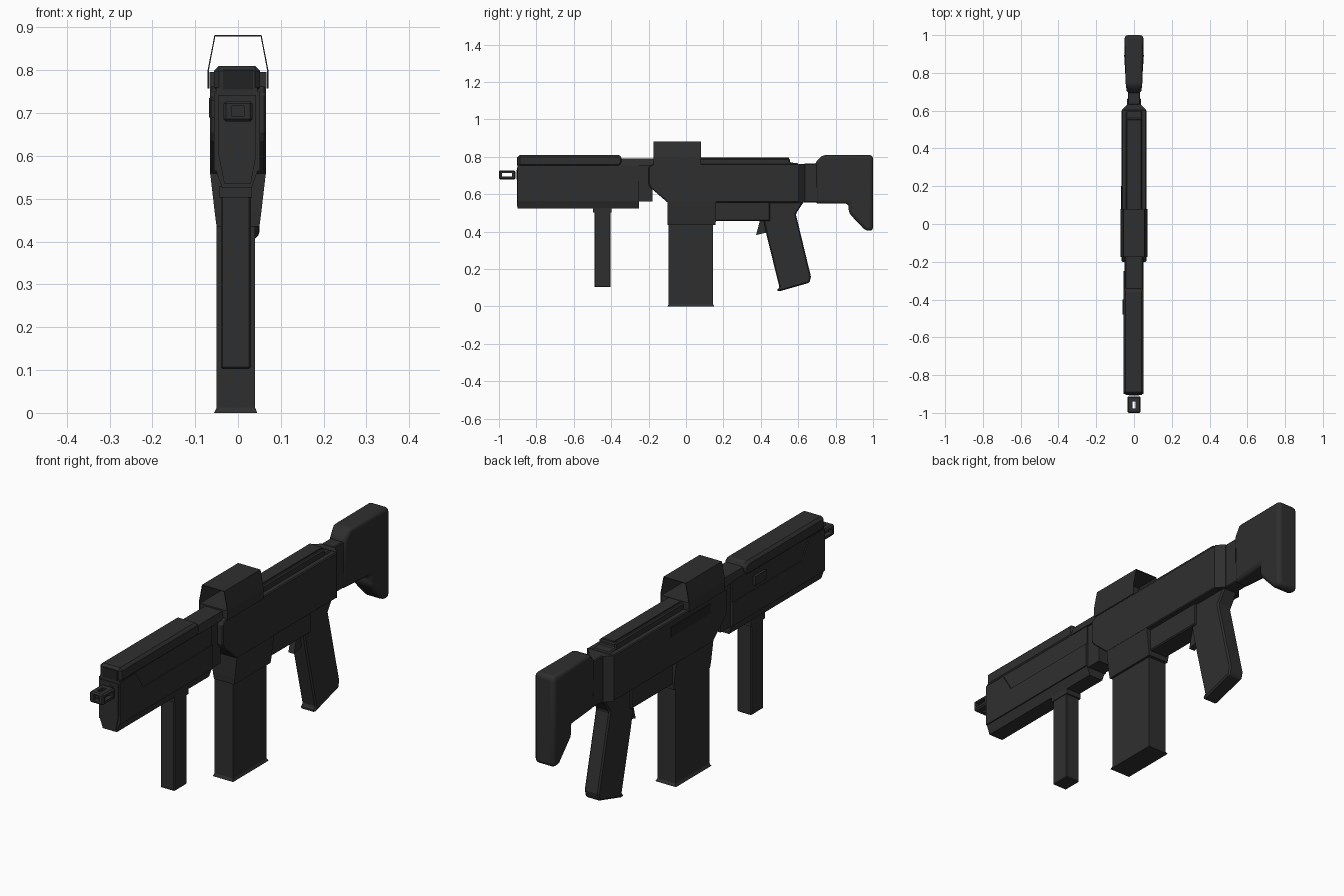
import bpy, bmesh, math

if "Cube" in bpy.data.objects:
    bpy.data.objects.remove(bpy.data.objects["Cube"])

def material(name, v):
    m = bpy.data.materials.new(name)
    m.diffuse_color = (v, v, v, 1)
    m.use_nodes = True
    m.node_tree.nodes["Principled BSDF"].inputs["Base Color"].default_value = m.diffuse_color
    return m

BLACK = material("matte black", 0.028)
DARK = material("deep black", 0.016)

def loft(name, rings, mat=BLACK, bevel=0, segments=1):
    """Skin matching rings of points and cap both ends."""
    bm = bmesh.new()
    rows = [[bm.verts.new(p) for p in r] for r in rings]
    n = len(rows[0])
    for a, b in zip(rows, rows[1:]):
        for i in range(n):
            j = (i + 1) % n
            bm.faces.new((a[i], a[j], b[j], b[i]))
    bm.faces.new(rows[0][::-1])
    bm.faces.new(rows[-1])
    bmesh.ops.recalc_face_normals(bm, faces=bm.faces)
    me = bpy.data.meshes.new(name)
    bm.to_mesh(me)
    bm.free()
    me.materials.append(mat)
    ob = bpy.data.objects.new(name, me)
    bpy.context.collection.objects.link(ob)
    if bevel:
        mod = ob.modifiers.new("bevel", 'BEVEL')
        mod.width, mod.segments = bevel, segments
        mod.limit_method = 'ANGLE'
        mod.angle_limit = math.radians(40)
    return ob

def side(name, yz, x0, x1, **kw):
    """Side profile extruded across x."""
    return loft(name, [[(x, y, z) for y, z in yz] for x in (x0, x1)], **kw)

def section(name, xz, y0, y1, **kw):
    """Front profile extruded along y."""
    return loft(name, [[(x, y, z) for x, z in xz] for y in (y0, y1)], **kw)

def box(name, x0, x1, y0, y1, z0, z1, **kw):
    return side(name, [(y0, z0), (y1, z0), (y1, z1), (y0, z1)], x0, x1, **kw)

def rect(x0, x1, y0, y1, z):
    return [(x0, y0, z), (x1, y0, z), (x1, y1, z), (x0, y1, z)]

# Handguard core with tapered underside
section("handguard", [(-.037, .525), (.032, .525), (.046, .565), (.046, .76),
                      (-.051, .76), (-.051, .565)], -.9, -.25)
section("handguard_link", [(-.045, .56), (.04, .56), (.04, .765), (-.045, .765)], -.26, -.18)
# Raised side panels
panel = [(-.9, .565), (-.25, .565), (-.25, .67), (-.74, .67), (-.79, .75), (-.9, .75)]
side("handguard_panel_right", panel, .045, .051)
side("handguard_panel_left", panel, -.056, -.05)
# Upper cover, sloping down at the rear
side("handguard_cover", [(-.9, .748), (-.355, .748), (-.34, .765), (-.34, .797),
                         (-.36, .81), (-.9, .81)], -.056, .051, bevel=.012)
# Front face details
box("cover_front_inset", -.035, .035, -.903, -.895, .755, .8, mat=DARK)
section("front_plate", [(-.032, .535), (.03, .535), (.042, .6), (.042, .742),
                        (-.045, .742), (-.045, .6)], -.904, -.895)
section("barrel_socket", [(.026 * math.cos(a * math.pi / 6), .705 + .026 * math.sin(a * math.pi / 6))
                          for a in range(12)], -.907, -.9)
box("side_button", -.062, -.05, -.48, -.4, .69, .73)

# Vented muzzle tip
muzzle = box("muzzle", -.034, .034, -1, -.912, .68, .728, bevel=.006)
for name, dims in (("side_vent_cutter", (-.1, .1, -.985, -.93, .696, .714)),
                   ("top_vent_cutter", (-.009, .009, -.978, -.94, .6, .8)),
                   ("bore_cutter", (-.014, .014, -1.1, -.93, .692, .717))):
    cut = box(name, *dims)
    cut.hide_render = True
    cut.hide_viewport = True
    mod = muzzle.modifiers.new(name, 'BOOLEAN')
    mod.object, mod.operation, mod.solver = cut, 'DIFFERENCE', 'EXACT'

# Vertical foregrip and its collar
box("foregrip", -.04, .03, -.49, -.403, .103, .51, bevel=.004)
box("foregrip_collar", -.043, .033, -.496, -.397, .503, .53)

# Receiver with slanted front and tapered rear
side("receiver", [(-.2, .655), (-.19, .635), (-.1, .557), (.605, .557), (.605, .762), (-.175, .762), (-.2, .745)],
     -.065, .065, bevel=.004)
loft("receiver_rear", [[(-w, y, .557), (w, y, .557), (w, y, .762), (-w, y, .762)]
                       for w, y in ((.065, .604), (.034, .635))])
box("stock_neck", -.032, .032, .63, .71, .557, .764, bevel=.004)
box("ejection_port", -.068, -.06, -.08, .2, .69, .735, mat=DARK)

# Top rail
section("top_rail", [(-.05, .755), (.05, .755), (.042, .79), (-.042, .79)], -.35, -.17)
side("rear_rail", [(.05, .755), (.6, .755), (.6, .766), (.555, .77), (.555, .79), (.05, .79)],
     -.042, .042, bevel=.005)
box("rail_ridge", -.03, .03, .08, .55, .785, .796)

# Sight base and thin open hood
box("sight_base", -.066, .066, -.172, .077, .757, .796)
outer = [(-.071, .757), (-.071, .8), (-.055, .882), (.055, .882), (.071, .8), (.071, .757)]
inner = [(.068, .757), (.068, .8), (.053, .879), (-.053, .879), (-.068, .8), (-.068, .757)]
section("sight_hood", outer + inner, -.175, .08)

# Magazine well, magazine and floor plate
loft("magazine_well", [rect(-.05, .05, -.098, .158, .435), rect(-.054, .054, -.1, .16, .465),
                       rect(-.065, .065, -.1, .16, .56)])
box("magazine", -.05, .04, -.093, .145, .008, .45)
loft("magazine_floor", [rect(-.056, .045, -.099, .151, 0), rect(-.05, .04, -.093, .145, .012)])

# Trigger housing, trigger and pistol grip
box("trigger_housing", -.045, .045, .155, .45, .457, .56, bevel=.005)
side("trigger", [(.375, .382), (.43, .395), (.43, .46), (.395, .46)], -.014, .014)
side("pistol_grip", [(.415, .46), (.43, .385), (.5, .1), (.485, .088), (.495, .08), (.66, .127),
                     (.668, .16), (.587, .495), (.63, .56), (.415, .56)], -.036, .036, bevel=.012)

# Shoulder stock with rounded edges, narrowing toward the neck
stock = side("stock", [(.69, .55), (.87, .55), (.87, .5), (.96, .405), (1, .405), (1, .81),
                       (.73, .81), (.69, .77)], -.05, .05, bevel=.018, segments=3)
for v in stock.data.vertices:
    if v.co.y < .71:
        v.co.x *= .65
bpy.ops.object.select_all(action='DESELECT')
stock.select_set(True)
bpy.context.view_layer.objects.active = stock
bpy.ops.object.shade_smooth_by_angle(angle=math.radians(32))
